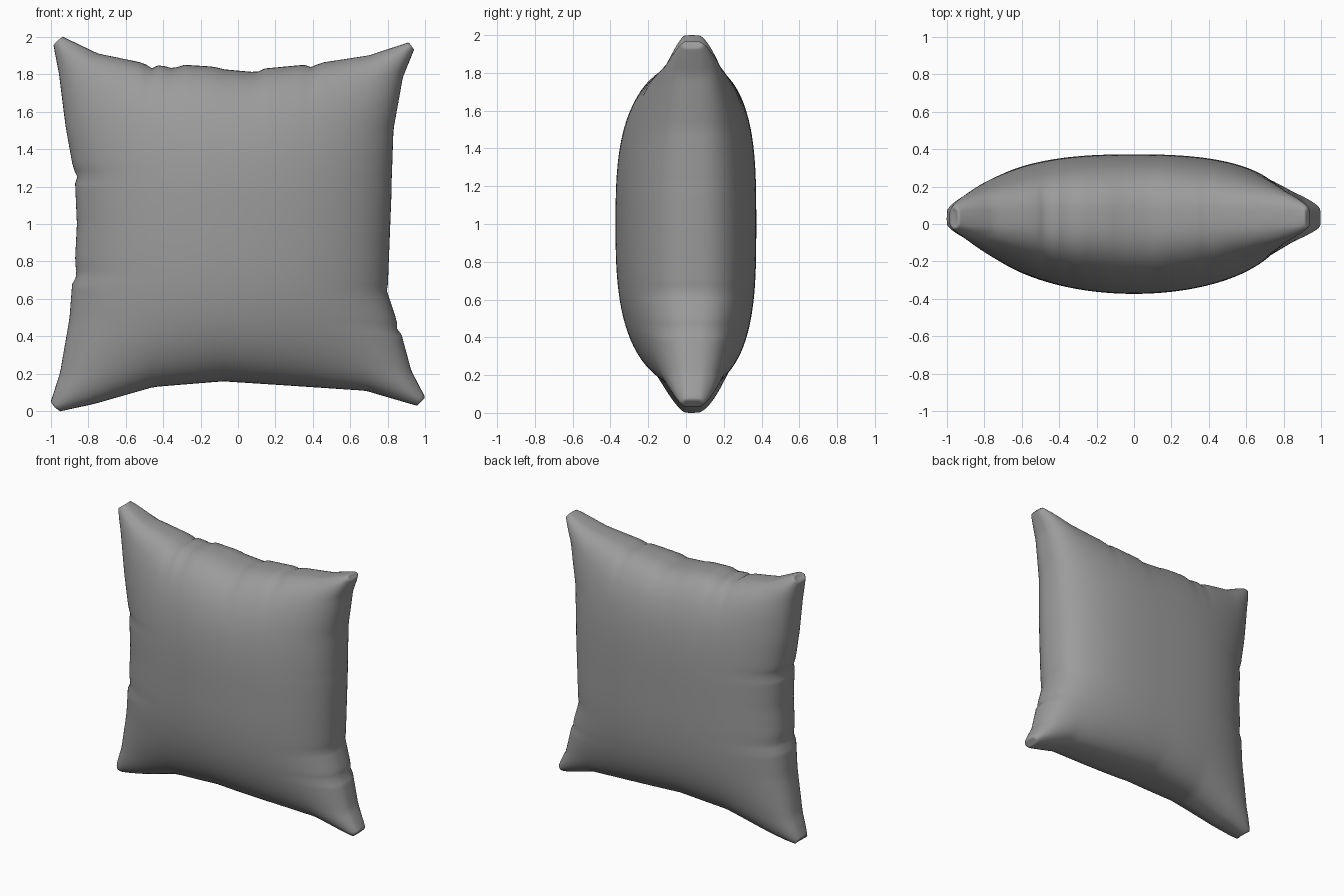
import bpy, bmesh, math

if "Cube" in bpy.data.objects:
    bpy.data.objects.remove(bpy.data.objects["Cube"])

N = 72      # grid divisions per face
H = 0.83    # half size of the undistorted cushion

# Seam outlines, including the small puckers along each edge
TOP = [(-1, 1.975), (-.98, 2.0), (-.78, 1.91), (-.52, 1.86), (-.47, 1.83), (-.43, 1.85),
       (-.35, 1.83), (-.29, 1.85), (-.13, 1.84), (-.07, 1.825), (.1, 1.81), (.14, 1.83),
       (.36, 1.85), (.41, 1.835), (.45, 1.86), (.74, 1.90), (.985, 1.97), (1, 1.95)]
BOTTOM = [(-1, .03), (-.98, 0), (-.79, .04), (-.46, .13), (-.08, .16), (.7, .11),
          (.98, .03), (1, .05)]
LEFT = [(0, -.97), (.02, -1), (.18, -.95), (.48, -.90), (.68, -.885), (.72, -.86), (.8, -.87),
        (1, -.86), (1.23, -.87), (1.26, -.855), (1.3, -.88), (1.53, -.92), (1.82, -.955),
        (1.98, -.985), (2, -.955)]
RIGHT = [(0, .975), (.025, 1), (.18, .925), (.4, .87), (.43, .84), (.46, .85), (.65, .79),
         (.67, .80), (1.18, .82), (1.2, .81), (1.22, .82), (1.52, .83), (1.82, .88),
         (1.98, .94), (2, .925)]


def sample(line, t):
    for (a, p), (b, q) in zip(line, line[1:]):
        if t <= b:
            return p + (q - p) * max(0, (t - a) / (b - a))
    return line[-1][1]


def bulge(u, power, root):
    return max(0, 1 - abs(u) ** power) ** root


def depth(u, v, side):
    # The front is rounder, the back flatter; corners get blunt tips
    if side < 0:
        f = bulge(u, 2, 0.48) * bulge(v, 2.8, 0.42)
        base = 0.38 * f + 0.02 * math.sqrt(f)
    else:
        f = bulge(u, 2.5, 0.4) * bulge(v, 3.1, 0.39)
        base = 0.31 * f + 0.035 * math.sqrt(f)
    return base + 0.075 * (u * v) ** 4 * f ** 0.28


def point(u, v, side):
    # Position along the seams, stretched towards the corners
    xe = H * u + (1 - H) * u ** 3
    ze = 1 + H * v + (1 - H) * v ** 3
    dx = sample(RIGHT, ze) - H if u > 0 else sample(LEFT, ze) + H
    dz = sample(TOP, xe) - 1 - H if v > 0 else sample(BOTTOM, xe) - 1 + H
    # The seam runs slightly behind the middle
    return (H * u + dx * abs(u) ** 3.5, 0.027 + side * depth(u, v, side),
            1 + H * v + dz * abs(v) ** 3.5)


# Cushion: front and back panels welded along the seam
bm = bmesh.new()
params = [math.sin(math.pi / 2 * (2 * i / N - 1)) for i in range(N + 1)]
for side in (-1, 1):
    grid = [[bm.verts.new(point(u, v, side)) for u in params] for v in params]
    for j in range(N):
        for i in range(N):
            quad = [grid[j][i], grid[j][i + 1], grid[j + 1][i + 1], grid[j + 1][i]]
            bm.faces.new(quad if side < 0 else quad[::-1])
bmesh.ops.remove_doubles(bm, verts=bm.verts, dist=0.00005)
bmesh.ops.recalc_face_normals(bm, faces=bm.faces)
for face in bm.faces:
    face.smooth = True
mesh = bpy.data.meshes.new("cushion")
bm.to_mesh(mesh)
bm.free()
cushion = bpy.data.objects.new("cushion", mesh)
bpy.context.collection.objects.link(cushion)

# Dark grey cloth
cloth = bpy.data.materials.new("grey_cloth")
cloth.diffuse_color = (0.33, 0.33, 0.33, 1)
cloth.use_nodes = True
cloth.node_tree.nodes["Principled BSDF"].inputs["Base Color"].default_value = cloth.diffuse_color
mesh.materials.append(cloth)
